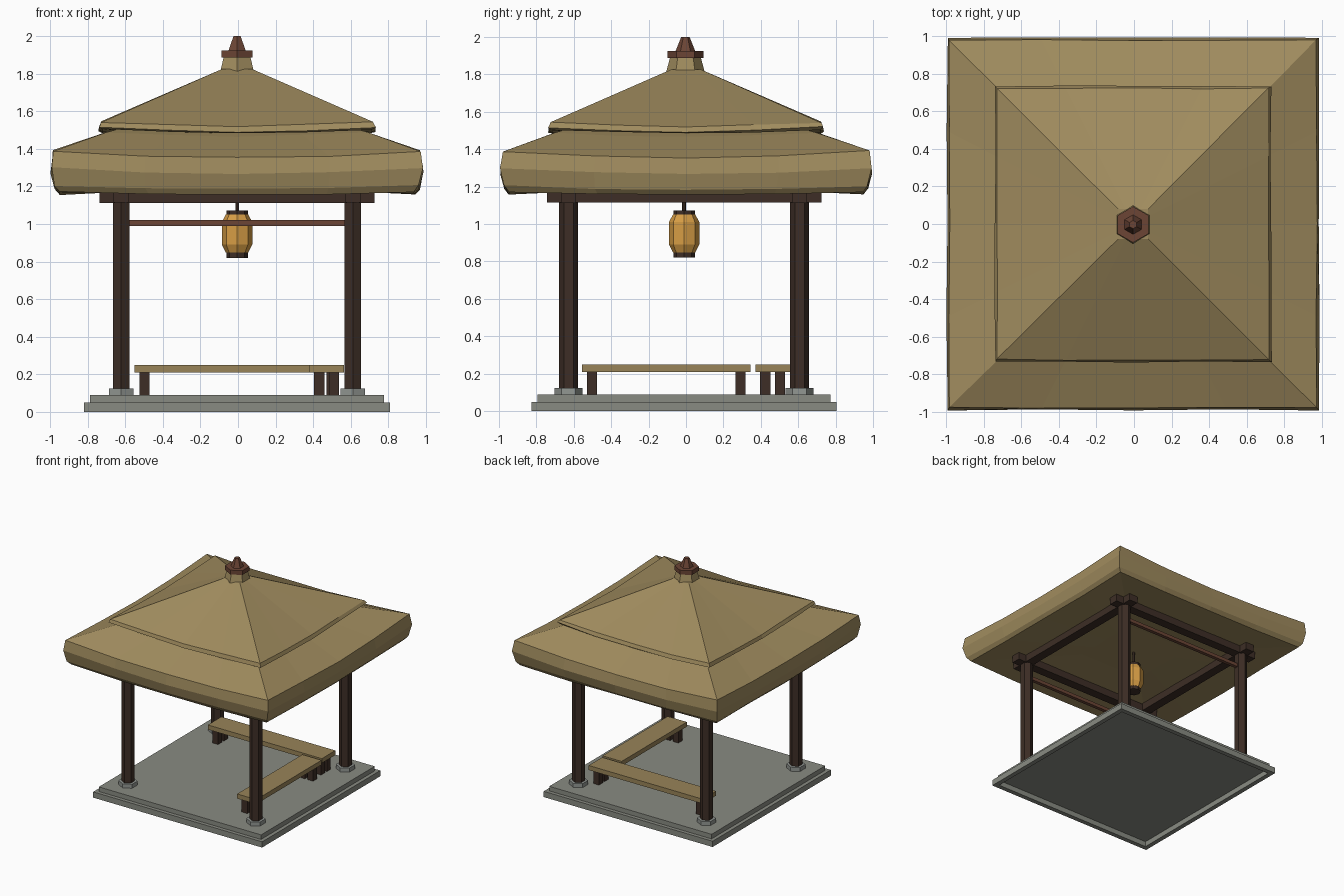
import bpy, bmesh, math, random

if "Cube" in bpy.data.objects:
    bpy.data.objects.remove(bpy.data.objects["Cube"])

random.seed(4)
CX, CY = -0.005, -0.01          # centre of the platform and frame


def material(name, rgb):
    m = bpy.data.materials.new(name)
    m.diffuse_color = (*rgb, 1)
    m.use_nodes = True
    m.node_tree.nodes["Principled BSDF"].inputs["Base Color"].default_value = m.diffuse_color
    return m


THATCH = material("straw thatch", (0.35, 0.26, 0.112))
BENCH = material("bench plank", (0.315, 0.23, 0.098))
DARK = material("dark timber", (0.047, 0.027, 0.019))
RED = material("red brown timber", (0.15, 0.06, 0.036))
STONE = material("grey stone", (0.25, 0.26, 0.225))
FOOT = material("pale stone", (0.29, 0.31, 0.29))
GLOW = material("amber paper", (0.68, 0.34, 0.06))


def finish(name, bm, mat):
    bmesh.ops.recalc_face_normals(bm, faces=bm.faces)
    me = bpy.data.meshes.new(name)
    bm.to_mesh(me)
    bm.free()
    me.materials.append(mat)
    ob = bpy.data.objects.new(name, me)
    bpy.context.collection.objects.link(ob)
    return ob


def box(name, x, y, z, mat):
    """Box from (min, max) pairs."""
    bm = bmesh.new()
    bmesh.ops.create_cube(bm, size=1)
    for v in bm.verts:
        for i, (a, b) in enumerate((x, y, z)):
            v.co[i] = (a + b) / 2 + v.co[i] * (b - a)
    return finish(name, bm, mat)


def loft(name, rings, mat):
    """Bridge rings of equal length and cap both ends."""
    bm = bmesh.new()
    loops = [[bm.verts.new(p) for p in r] for r in rings]
    n = len(loops[0])
    for a, b in zip(loops, loops[1:]):
        for i in range(n):
            j = (i + 1) % n
            bm.faces.new((a[i], a[j], b[j], b[i]))
    bm.faces.new(loops[0])
    bm.faces.new(loops[-1])
    return finish(name, bm, mat)


def turned(name, x, y, profile, sides, mat):
    """Faceted upright form from (radius, z) pairs, one corner towards y."""
    rings = []
    for r, z in profile:
        rings.append([(x + r * math.sin(math.tau * i / sides),
                       y + r * math.cos(math.tau * i / sides), z) for i in range(sides)])
    return loft(name, rings, mat)


def roof_tier(name, profile, mat, seg=4, wobble=0.004):
    """Square tier from (half width, mid z, corner z); corners sweep upward."""
    rings = []
    for h, zm, zc in profile:
        ring = []
        for dx, dy in ((1, 0), (0, 1), (-1, 0), (0, -1)):
            for i in range(seg):
                t = -1 + 2 * i / seg
                w = wobble if h > 0.2 else 0
                ring.append((CX + h * (dx - dy * t) + random.uniform(-w, w),
                             h * (dy + dx * t) + random.uniform(-w, w),
                             zm + (zc - zm) * t * t + random.uniform(-w, w)))
        rings.append(ring)
    return loft(name, rings, mat)


# Stepped platform: lower step is an open frame seen from below
H, I = 0.815, 0.775
for s, side in ((-1, "a"), (1, "b")):
    e = sorted((s * I, s * H))
    box("lower_step_y_" + side, (CX - H, CX + H), (CY + e[0], CY + e[1]), (0, 0.05), STONE)
    box("lower_step_x_" + side, (CX + e[0], CX + e[1]), (CY - I, CY + I), (0, 0.05), STONE)
box("platform_slab", (CX - 0.783, CX + 0.783), (CY - 0.783, CY + 0.783), (0.045, 0.09), STONE)

# Posts on footings
for sx in (-1, 1):
    for sy in (-1, 1):
        x, y = CX + sx * 0.617, CY + sy * 0.617
        turned("footing", x, y, [(0.075, 0.085), (0.075, 0.125)], 6, FOOT)
        turned("post", x, y, [(0.051, 0.12), (0.051, 1.18)], 6, DARK)

# Crossing beams, and tie rails at front and back
for s in (-1, 1):
    y, x = CY + s * 0.617, CX + s * 0.617
    box("beam_x", (CX - 0.733, CX + 0.733), (y - 0.04, y + 0.04), (1.112, 1.175), DARK)
    box("beam_y", (x - 0.04, x + 0.04), (CY - 0.733, CY + 0.733), (1.115, 1.18), DARK)
    box("tie_rail", (CX - 0.59, CX + 0.59), (y - 0.015, y + 0.015), (0.99, 1.02), RED)

# Thatched roof in two tiers
roof_tier("lower_roof", [(0.3, 1.19, 1.19), (0.945, 1.158, 1.172), (0.97, 1.185, 1.205),
                         (0.99, 1.265, 1.30), (0.978, 1.355, 1.39),
                         (0.70, 1.468, 1.488), (0.3, 1.60, 1.60)], THATCH)
roof_tier("upper_roof", [(0.60, 1.485, 1.51), (0.715, 1.482, 1.505), (0.735, 1.492, 1.517),
                         (0.722, 1.522, 1.543), (0.08, 1.825, 1.825)], THATCH)

# Ridge cap and finial
turned("roof_neck", CX, -0.003, [(0.108, 1.79), (0.102, 1.815), (0.082, 1.89)], 6, THATCH)
turned("finial_collar", CX, -0.003, [(0.096, 1.887), (0.096, 1.925)], 6, RED)
turned("finial_spike", CX, -0.003, [(0.054, 1.92), (0.022, 2.0)], 6, RED)

# Hanging lantern
turned("lantern_rod", CX, CY, [(0.011, 1.07), (0.011, 1.2)], 6, DARK)
turned("lantern_body", CX, CY, [(0.06, 0.848), (0.081, 0.89), (0.081, 1.01), (0.06, 1.05)], 8, GLOW)
for z0, z1 in ((0.82, 0.85), (1.045, 1.073)):
    turned("lantern_cap", CX, CY, [(0.057, z0), (0.057, z1)], 8, DARK)


# Two benches forming a corner
def bench(name, x, y):
    box(name + "_seat", x, y, (0.21, 0.25), BENCH)
    for lx in (x[0] + 0.053, x[1] - 0.053):
        for ly in (y[0] + 0.053, y[1] - 0.053):
            box(name + "_leg", (lx - 0.027, lx + 0.027), (ly - 0.027, ly + 0.027), (0.085, 0.212), DARK)


bench("back_bench", (-0.55, 0.55), (0.37, 0.556))
bench("side_bench", (0.38, 0.565), (-0.555, 0.345))
